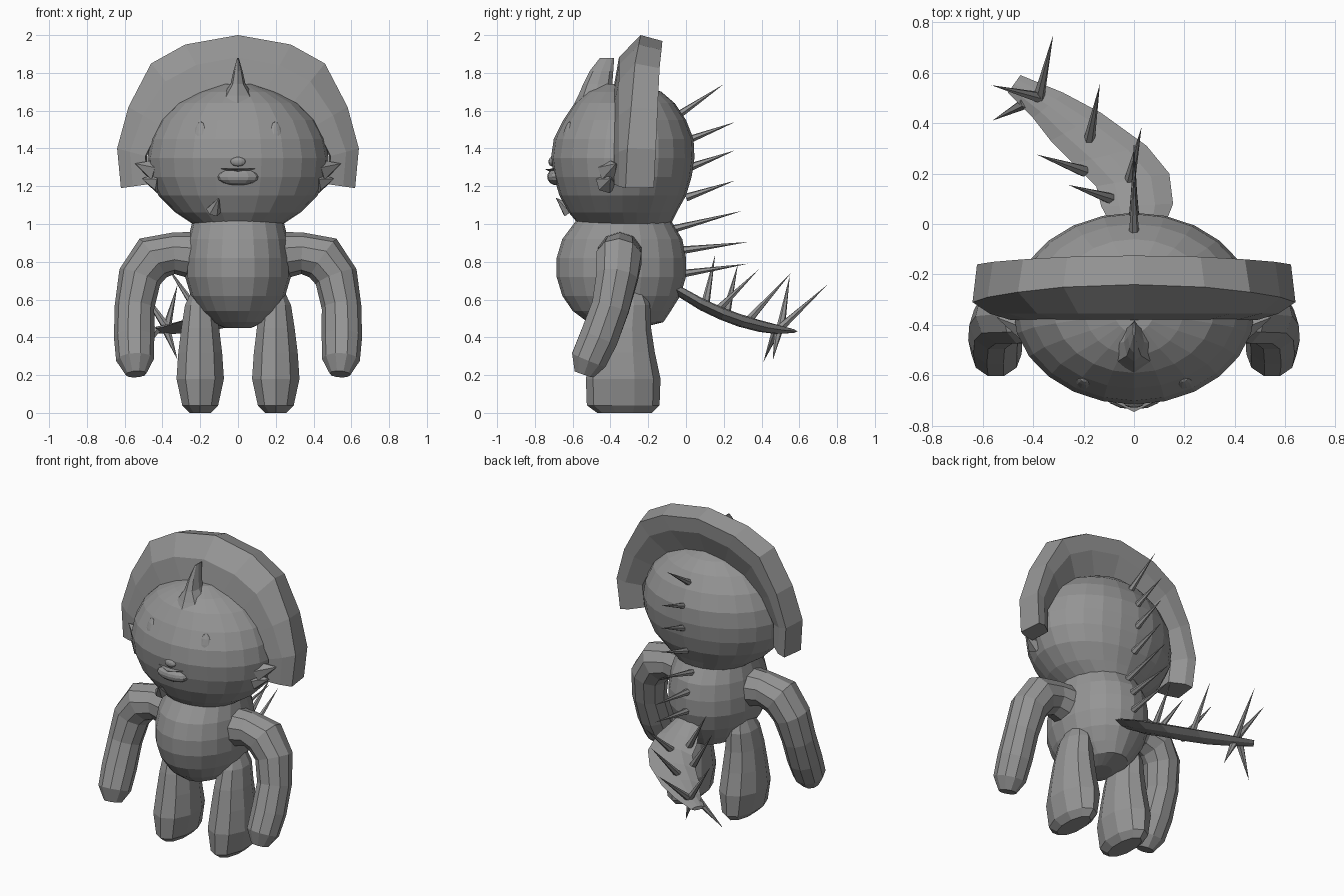
import bpy, math
from mathutils import Vector

if "Cube" in bpy.data.objects:
    bpy.data.objects.remove(bpy.data.objects["Cube"])

grey = bpy.data.materials.new("plain_grey")
grey.diffuse_color = (0.30, 0.30, 0.30, 1)
grey.use_nodes = True
grey.node_tree.nodes["Principled BSDF"].inputs["Base Color"].default_value = grey.diffuse_color


def add_mesh(name, verts, faces):
    me = bpy.data.meshes.new(name)
    me.from_pydata([tuple(v) for v in verts], [], faces)
    me.materials.append(grey)
    ob = bpy.data.objects.new(name, me)
    bpy.context.collection.objects.link(ob)
    # consistent outward normals
    bpy.context.view_layer.objects.active = ob
    ob.select_set(True)
    bpy.ops.object.mode_set(mode='EDIT')
    bpy.ops.mesh.select_all(action='SELECT')
    bpy.ops.mesh.normals_make_consistent(inside=False)
    bpy.ops.object.mode_set(mode='OBJECT')
    ob.select_set(False)
    return ob


def loft(name, rings):
    """Skin a list of equal closed rings and cap both ends."""
    n = len(rings[0])
    verts = [v for r in rings for v in r]
    faces = [(i * n + j, i * n + (j + 1) % n, (i + 1) * n + (j + 1) % n, (i + 1) * n + j)
             for i in range(len(rings) - 1) for j in range(n)]
    faces += [tuple(range(n)), tuple(range(len(verts) - n, len(verts)))]
    return add_mesh(name, verts, faces)


def stack(name, levels, n, xc=0):
    """Horizontal elliptical rings: (z, x radius, front y, back y)."""
    return loft(name, [[(xc + rx * math.sin(2 * math.pi * k / n),
                         (y0 + y1) / 2 - (y1 - y0) / 2 * math.cos(2 * math.pi * k / n), z)
                        for k in range(n)] for z, rx, y0, y1 in levels])


def tube(name, path, n):
    """Round tube along (x, y, z, radius) points."""
    pts = [Vector(p[:3]) for p in path]
    rings = []
    for i, p in enumerate(pts):
        t = (pts[min(i + 1, len(pts) - 1)] - pts[max(i - 1, 0)]).normalized()
        u = t.cross(Vector((0, 1, 0))).normalized()
        w = t.cross(u)
        rings.append([p + path[i][3] * (u * math.cos(a) + w * math.sin(a))
                      for a in (2 * math.pi * k / n for k in range(n))])
    return loft(name, rings)


def spike(name, base, tip, r=0.022, n=6):
    b, t = Vector(base), Vector(tip)
    d = (t - b).normalized()
    u = d.orthogonal().normalized()
    w = d.cross(u)
    ring = [b + r * (u * math.cos(2 * math.pi * k / n) + w * math.sin(2 * math.pi * k / n))
            for k in range(n)]
    return add_mesh(name, ring + [t], [(k, (k + 1) % n, n) for k in range(n)] + [tuple(range(n))])


def blob(name, loc, size, rot=(0, 0, 0)):
    bpy.ops.mesh.primitive_uv_sphere_add(segments=12, ring_count=8, location=loc, rotation=rot)
    ob = bpy.context.object
    ob.name, ob.scale = name, size
    ob.data.materials.append(grey)
    ob.select_set(False)


# Head and body
stack("head", [(1.0, .24, -.57, -.08), (1.06, .33, -.62, -.05), (1.15, .42, -.67, 0),
               (1.25, .47, -.70, .03), (1.35, .48, -.715, .045), (1.45, .46, -.70, .04),
               (1.55, .41, -.65, 0), (1.64, .32, -.59, -.06), (1.70, .2, -.52, -.13),
               (1.74, .08, -.43, -.25)], 24)
stack("body", [(.45, .07, -.40, -.24), (.48, .14, -.52, -.12), (.54, .2, -.60, -.08),
               (.62, .25, -.655, -.03), (.72, .28, -.685, 0), (.82, .28, -.685, 0),
               (.92, .265, -.655, -.02), (1.02, .24, -.58, -.08)], 20)

# Horn on the forehead
stack("horn", [(1.62, .13, -.60, -.36), (1.68, .085, -.57, -.38), (1.74, .04, -.545, -.39),
               (1.81, .024, -.51, -.385), (1.88, .004, -.455, -.38)], 8)

# Wide hood around the head: outer x, z, inner x, z, ridge y, back y
half = [(.62, 1.19, .48, 1.21, -.32, -.17), (.64, 1.40, .49, 1.36, -.31, -.16),
        (.58, 1.62, .41, 1.52, -.29, -.15), (.46, 1.85, .29, 1.64, -.27, -.14),
        (.28, 1.95, .15, 1.71, -.25, -.13)]
stations = [(-a, b, -c, *d) for a, b, c, *d in half] + [(0, 2.0, 0, 1.74, -.24, -.125)] + half[::-1]


def hood_ring(xo, zo, xi, zi, yr, yb):
    def at(f, y):
        return (xo + (xi - xo) * f, y, zo + (zi - zo) * f)
    return [at(1, -.38), at(.45, -.355), at(0, yr), at(.12, yb), at(.5, yb - .01), at(1.05, yb - .07)]


loft("hood", [hood_ring(*s) for s in stations])

# Face
blob("muzzle", (0, -.685, 1.25), (.11, .05, .045))
blob("nose", (0, -.71, 1.33), (.04, .018, .025))
add_mesh("lip", [(-.11, -.69, 1.295), (.11, -.69, 1.295), (0, -.745, 1.29), (0, -.70, 1.265)],
         [(0, 2, 1), (0, 3, 2), (1, 2, 3), (0, 1, 3)])
spike("chin_tuft", (-.13, -.62, 1.07), (-.10, -.69, 1.14), .04)

for side, s in (("left", 1), ("right", -1)):
    blob(side + "_eye", (.205 * s, -.635, 1.435), (.04, .022, .11), (-.2, 0, .38 * s))
    spike(side + "_cheek_tuft", (.43 * s, -.40, 1.28), (.545 * s, -.37, 1.32), .07)
    spike(side + "_lower_cheek_tuft", (.42 * s, -.42, 1.22), (.51 * s, -.40, 1.24), .06)
    # Limbs
    tube(side + "_arm", [(x * s, y, z, r) for x, y, z, r in
         [(.2, -.35, .83, .13), (.34, -.35, .845, .11), (.45, -.355, .82, .125),
          (.52, -.365, .72, .115), (.548, -.40, .56, .105), (.55, -.46, .40, .107),
          (.545, -.515, .28, .1), (.54, -.54, .205, .055)]], 10)
    stack(side + "_leg", [(0, .06, -.47, -.18), (.04, .1, -.525, -.14), (.18, .132, -.53, -.135),
                          (.32, .122, -.50, -.165), (.45, .105, -.475, -.185),
                          (.57, .085, -.44, -.19), (.64, .05, -.40, -.22)], 10, .2 * s)

# Flat curved tail: left and right edge points (x, y) with half thickness
tail = [(-.06, -.06, .1, -.06, .03), (-.13, .07, .155, .08, .035), (-.15, .15, .14, .2, .035),
        (-.24, .24, .05, .31, .035), (-.33, .33, -.13, .44, .032), (-.40, .42, -.28, .52, .026),
        (-.5, .52, -.45, .59, .012)]


def tail_z(y):
    return .62 - .59 * y + .46 * y * y


rings = []
for xl, yl, xr, yr, t in tail:
    pts = []
    for f, h in ((0, 0), (.25, .8), (.5, 1), (.75, .8), (1, 0), (.75, -.8), (.5, -1), (.25, -.8)):
        x, y = xl + (xr - xl) * f, yl + (yr - yl) * f
        pts.append((x, y, tail_z(y) + h * t))
    rings.append(pts)
loft("tail", rings)

# Spines down the back: base y, z, tip y, z
for i, (y0, z0, y1, z1) in enumerate([(-.05, 1.57, .2, 1.74), (0, 1.44, .26, 1.54),
        (.02, 1.30, .26, 1.39), (0, 1.14, .26, 1.23), (-.08, .97, .3, 1.07),
        (-.03, .86, .33, .905), (-.03, .735, .33, .79)]):
    spike("back_spine_%d" % (i + 1), (0, y0, z0), (0, y1, z1))

# Spines on the tail: base x, y, tip x, y, z
for i, (x0, y0, x1, y1, z1) in enumerate([(-.09, .1, -.26, .155, .84), (-.2, .21, -.385, .275, .79),
        (-.02, .16, .03, .385, .76), (-.18, .32, -.135, .555, .74), (-.38, .49, -.32, .75, .68),
        (-.37, .50, -.565, .55, .73), (-.43, .48, -.56, .41, .27), (-.38, .49, -.32, .46, .28)]):
    spike("tail_spine_%d" % (i + 1), (x0, y0, tail_z(y0)), (x1, y1, z1), .024)
